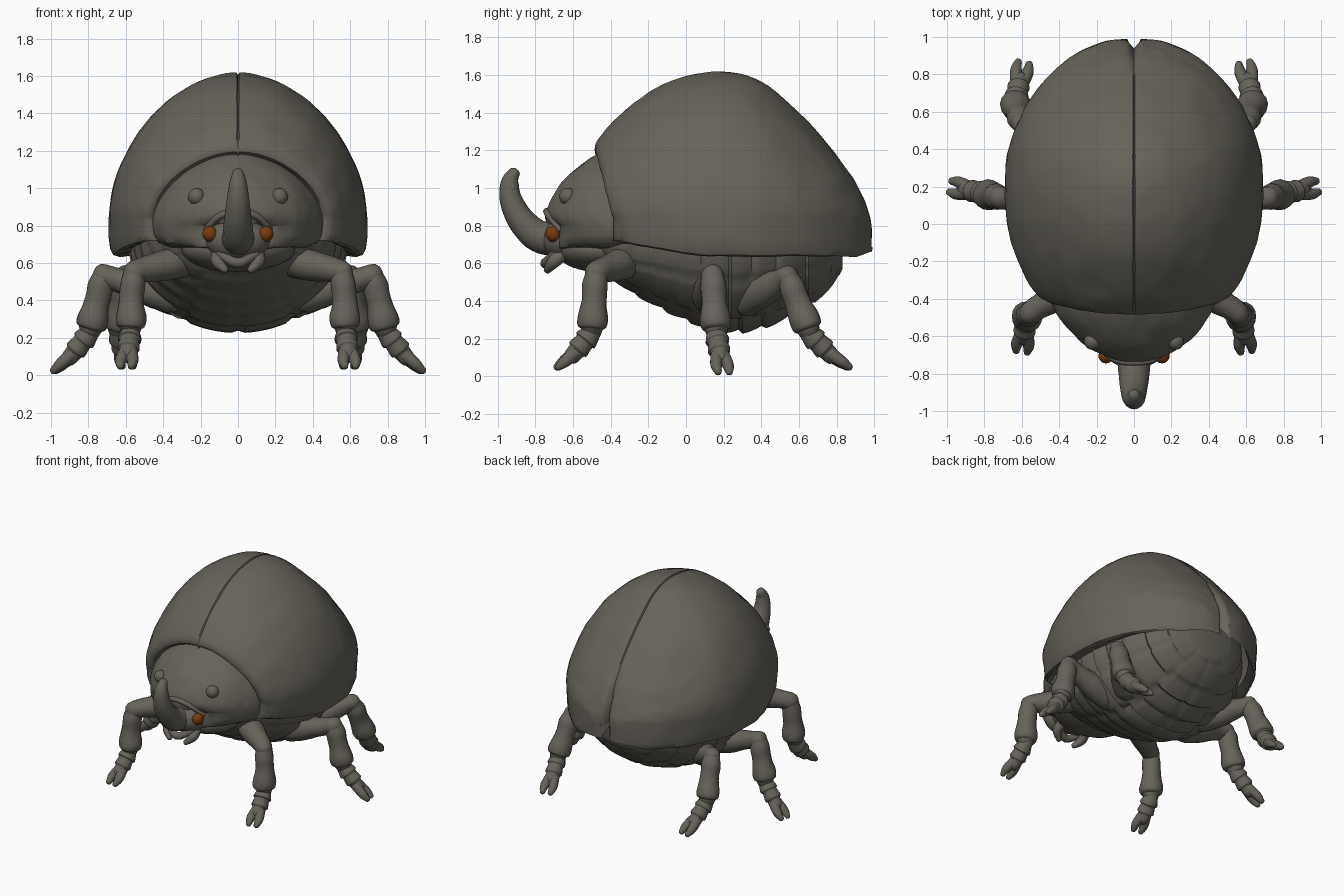
import bpy, bmesh, math
from mathutils import Vector, Matrix, noise

old = bpy.data.objects.get("Cube")
if old:
    bpy.data.objects.remove(old, do_unlink=True)


def material(name, rgb):
    m = bpy.data.materials.new(name)
    m.use_nodes = True
    m.diffuse_color = (*rgb, 1)
    bsdf = next(n for n in m.node_tree.nodes if n.type == "BSDF_PRINCIPLED")
    bsdf.inputs["Base Color"].default_value = (*rgb, 1)
    return m


GREY = material("warm grey chitin", (0.135, 0.125, 0.102))
AMBER = material("burnt amber", (0.19, 0.042, 0.005))


def spline(keys, steps):
    """Smooth curve through key tuples, steps samples per span."""
    out = []
    for i in range(len(keys) - 1):
        a, b = keys[max(i - 1, 0)], keys[i]
        c, d = keys[i + 1], keys[min(i + 2, len(keys) - 1)]
        for s in range(steps):
            t = s / steps
            out.append([q + 0.5 * t * (r - p + t * (2 * p - 5 * q + 4 * r - e
                        + t * (3 * (q - r) + e - p)))
                        for p, q, r, e in zip(a, b, c, d)])
    return out + [list(keys[-1])]


def finish(name, bm, mat, mirror=False, rough=0.0, angle=40):
    bmesh.ops.recalc_face_normals(bm, faces=bm.faces)
    bm.normal_update()
    if rough:
        for v in bm.verts:
            v.co += v.normal * rough * (noise.noise(v.co * 6) + 0.5 * noise.noise(v.co * 15))
    me = bpy.data.meshes.new(name)
    bm.to_mesh(me)
    bm.free()
    me.materials.append(mat)
    ob = bpy.data.objects.new(name, me)
    bpy.context.collection.objects.link(ob)
    bpy.ops.object.select_all(action="DESELECT")
    ob.select_set(True)
    bpy.context.view_layer.objects.active = ob
    bpy.ops.object.shade_smooth_by_angle(angle=math.radians(angle))
    if mirror:
        mod = ob.modifiers.new("mirror", "MIRROR")
        mod.use_mirror_merge = False


def loft(name, rings, closed=True, mat=GREY, **kw):
    bm = bmesh.new()
    rows = [[bm.verts.new(p) for p in ring] for ring in rings]
    n = len(rows[0])
    for a, b in zip(rows, rows[1:]):
        for i in range(n if closed else n - 1):
            j = (i + 1) % n
            bm.faces.new((a[i], a[j], b[j], b[i]))
    if closed:
        bm.faces.new(rows[0])
    bm.faces.new(rows[-1])
    finish(name, bm, mat, **kw)


def tube(name, keys, steps=5, sides=16, **kw):
    """Round limb through (x, y, z, radius) keys with rounded ends."""
    pts = spline(keys, steps)
    cos = [Vector(p[:3]) for p in pts]
    rad = [p[3] for p in pts]
    d0, d1 = (cos[0] - cos[1]).normalized(), (cos[-1] - cos[-2]).normalized()
    ends = ((0.5, 0.85), (0.8, 0.5), (0.9, 0.15))
    head = [(cos[0] + d0 * rad[0] * k, rad[0] * r) for k, r in reversed(ends)]
    tail = [(cos[-1] + d1 * rad[-1] * k, rad[-1] * r) for k, r in ends]
    path = head + list(zip(cos, rad)) + tail
    tangent = -d0
    side = tangent.orthogonal().normalized()
    rings = []
    for i, (c, r) in enumerate(path):
        new = (path[min(i + 1, len(path) - 1)][0] - path[max(i - 1, 0)][0]).normalized()
        side = tangent.rotation_difference(new) @ side
        tangent = new
        up = tangent.cross(side)
        rings.append([c + r * (math.cos(a) * side + math.sin(a) * up)
                      for a in (math.tau * k / sides for k in range(sides))])
    loft(name, rings, **kw)


def ball(name, centre, size, mat=GREY, **kw):
    bm = bmesh.new()
    bmesh.ops.create_uvsphere(bm, u_segments=28, v_segments=18, radius=1,
                              matrix=Matrix.Translation(centre) @ Matrix.Diagonal((*size, 1)))
    finish(name, bm, mat, **kw)


def arch(y, w, top, mid, shear, n=28):
    """Half arch from the crown down to the widest point."""
    pts = []
    for k in range(n + 1):
        a = math.pi / 2 * k / n
        s, c = max(math.sin(a), 0) ** 1.1, max(math.cos(a), 0) ** 1.1
        pts.append((w * s, y + shear * (1 - math.cos(a)), mid + (top - mid) * c))
    return pts


# Wing cases: two mirrored halves meeting at a fine seam, with a rolled front lip
shell_keys = [(-0.485, 0.475, 1.22), (-0.465, 0.515, 1.265), (-0.38, 0.575, 1.36),
              (-0.2, 0.645, 1.51), (0, 0.685, 1.595), (0.2, 0.69, 1.62), (0.4, 0.67, 1.565),
              (0.6, 0.595, 1.4), (0.75, 0.49, 1.235), (0.85, 0.39, 1.11), (0.93, 0.275, 0.98),
              (0.97, 0.17, 0.87), (0.985, 0.09, 0.8), (0.988, 0.035, 0.77)]
lip_keys = [(-0.36, 0.435, 1.165), (-0.45, 0.44, 1.175), (-0.48, 0.455, 1.195)]
rings = []
for y, w, top in lip_keys + spline(shell_keys, 5):
    half = arch(y, w, top, min(0.84, top - 0.02), 0.1 * max(0, 0.5 - y))
    yy = half[-1][1]
    low = 0.635 + 0.2 * max(0, 0.1 - yy) ** 1.2 + 0.3 * max(0, yy - 0.9)
    half += [(w * f, yy, low + h) for f, h in
             ((0.995, 0.11), (0.985, 0.04), (0.965, 0.008), (0.93, 0), (0.83, 0.025))]
    x, y0, z = half[0]
    half[0] = (min(0.006, half[1][0] / 2), y0, z - 0.002)
    ring = [(-0.004, y0, z - 0.022)] + half
    # small notch where the halves meet at the tail
    notch = 0.06 * max(0, y - 0.8) / 0.19
    rings.append([(x, y - notch * max(0, 1 - abs(x) / 0.05) ** 2, z) for x, y, z in ring])
loft("wing_case", rings, closed=False, mirror=True, rough=0.007)

# Belly: overlapping cross bands split by lengthwise grooves
belly_keys = [(-0.52, 0.25, 0.63), (-0.4, 0.37, 0.52), (-0.25, 0.46, 0.42), (-0.05, 0.54, 0.315),
              (0.15, 0.58, 0.24), (0.3, 0.575, 0.23), (0.5, 0.52, 0.285), (0.65, 0.44, 0.37),
              (0.77, 0.33, 0.47), (0.83, 0.19, 0.57)]
rings = []
for y, w, low in spline(belly_keys, 8):
    ring = []
    for k in range(96):
        a = math.tau * k / 96
        ca = math.cos(a)
        off = abs(math.degrees(math.atan2(math.sin(a), ca)))
        groove = min(abs(off - g) for g in (0, 30, 62))
        scale = 1.01 - 0.05 * (((y + 0.52) * 7.5 + 0.35 * (off > 30)) % 1) ** 2
        scale -= 0.025 * (groove < 2)
        if ca < 0:
            scale = 1
        height = (0.72 - low) * (1 if ca > 0 else 1.45)
        ring.append((w * scale * math.sin(a), y, 0.72 - height * scale * ca))
    rings.append(ring)
loft("belly", rings, angle=50)

# Neck shield with a pair of low bumps
shield_keys = [(-0.34, 0.46, 1.19), (-0.45, 0.455, 1.185), (-0.55, 0.415, 1.13),
               (-0.64, 0.345, 1.05), (-0.7, 0.28, 0.97), (-0.735, 0.205, 0.9),
               (-0.748, 0.1, 0.84)]
rings = []
for y, w, top in spline(shield_keys, 5):
    half = arch(y, w, top, 0.8, 0.075)
    yy = half[-1][1]
    half += [(w * f, yy - 0.05 * (1 - f), z) for f, z in
             ((0.99, 0.75), (0.93, 0.71), (0.8, 0.685), (0.4, 0.67))]
    rings.append(half + [(-x, y, z) for x, y, z in reversed(half)])
loft("neck_shield", rings, rough=0.007)
ball("shield_bump", (0.222, -0.628, 0.955), (0.045, 0.045, 0.045), mirror=True)
tube("shield_collar", [(-0.17, -0.67, 0.78, 0.016), (-0.1, -0.725, 0.85, 0.018),
                       (0, -0.74, 0.875, 0.018), (0.1, -0.725, 0.85, 0.018),
                       (0.17, -0.67, 0.78, 0.016)])

# Head, throat, eyes and mouthparts
ball("head", (0, -0.65, 0.725), (0.175, 0.12, 0.115))
ball("throat", (0, -0.45, 0.67), (0.3, 0.24, 0.12), rough=0.006)
ball("eye", (0.15, -0.705, 0.755), (0.04, 0.04, 0.042), mat=AMBER, mirror=True)
tube("mandible", [(0.1, -0.64, 0.66, 0.035), (0.11, -0.7, 0.61, 0.035), (0.07, -0.735, 0.565, 0.02)],
     mirror=True)
tube("lip", [(-0.1, -0.7, 0.65, 0.02), (0, -0.745, 0.6, 0.028), (0.1, -0.7, 0.65, 0.02)])
tube("horn", [(0, -0.68, 0.73, 0.09), (0, -0.785, 0.745, 0.085), (0, -0.875, 0.83, 0.073),
              (0, -0.93, 0.94, 0.06), (0, -0.935, 1.03, 0.046), (0, -0.915, 1.075, 0.032)],
     rough=0.004)

# Legs: thigh, flared shin, ringed foot and a pair of claws, mirrored
legs = {"front": ((0.25, -0.27, 0.62), (0.56, -0.48, 0.55), (0.575, -0.5, 0.25), (0.6, -0.68, 0.05)),
        "middle": ((0.36, 0.12, 0.42), (0.72, 0.14, 0.535), (0.79, 0.16, 0.25), (0.98, 0.2, 0.025)),
        "rear": ((0.34, 0.32, 0.4), (0.6, 0.54, 0.53), (0.635, 0.65, 0.25), (0.59, 0.86, 0.05))}
for name, points in legs.items():
    hip, knee, ankle, toe = map(Vector, points)

    def along(a, b, profile):
        return [(*a.lerp(b, t), r) for t, r in profile]

    tube(f"{name}_thigh", along(hip, knee, ((0, 0.085), (0.4, 0.085), (0.8, 0.065), (1, 0.06))),
         mirror=True, rough=0.008)
    tube(f"{name}_shin", along(knee, ankle, ((0, 0.055), (0.2, 0.068), (0.5, 0.066),
                                            (0.8, 0.082), (0.95, 0.078), (1, 0.06))),
         mirror=True, rough=0.008)
    start = ankle + Vector((0, 0, -0.02))
    bend = start.lerp(toe, 0.5) + Vector((0, 0, -0.015))
    tube(f"{name}_foot", along(start, bend, ((0, 0.05), (0.35, 0.064), (0.45, 0.053),
                                            (0.8, 0.06), (0.9, 0.048), (1.15, 0.045))),
         mirror=True)
    spread = (toe - start).cross(Vector((0, 0, 1))).normalized()
    for side, label in ((1, "inner"), (-1, "outer")):
        out = spread * side
        tube(f"{name}_{label}_claw", [(*(bend + out * 0.015), 0.036),
                                     (*(bend.lerp(toe, 0.6) + out * 0.032), 0.031),
                                     (*(toe + out * 0.03), 0.02)], mirror=True)
